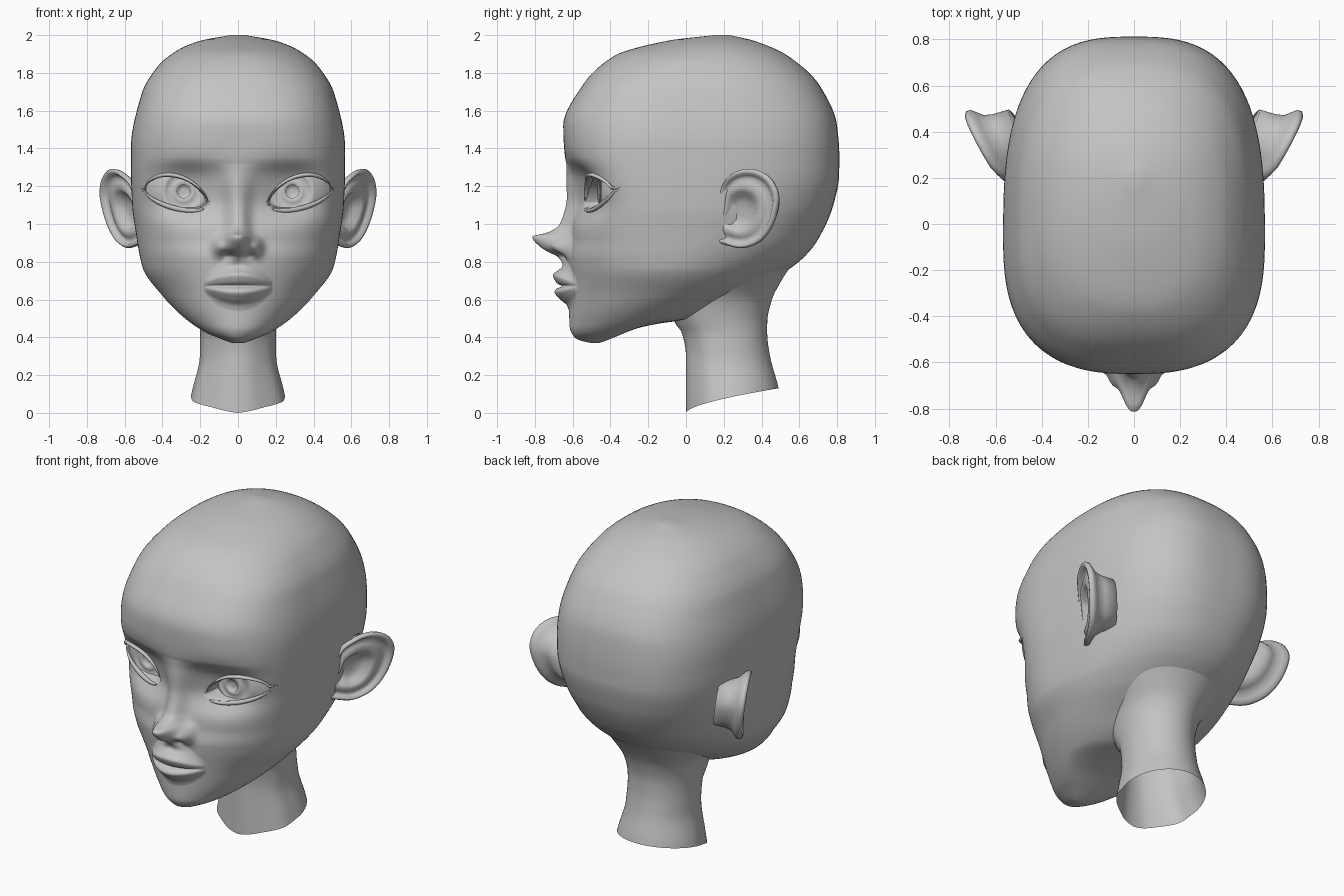
import bpy, bmesh, math
from mathutils import Vector

if "Cube" in bpy.data.objects:
    bpy.data.objects.remove(bpy.data.objects["Cube"])

skin = bpy.data.materials.new("matte_grey")
skin.diffuse_color = (0.55, 0.55, 0.55, 1)
skin.use_nodes = True
skin.node_tree.nodes["Principled BSDF"].inputs["Base Color"].default_value = skin.diffuse_color


def interp(tab, t, k=1):
    """Smooth monotone interpolation of column k in a table sorted by column 0."""
    if t <= tab[0][0]:
        return tab[0][k]
    if t >= tab[-1][0]:
        return tab[-1][k]
    i = max(j for j in range(len(tab) - 1) if tab[j][0] <= t)

    def slope(j):
        j = min(max(j, 0), len(tab) - 2)
        return (tab[j + 1][k] - tab[j][k]) / (tab[j + 1][0] - tab[j][0])

    def tangent(j):
        a, b = slope(j - 1), slope(j)
        return 0 if a * b <= 0 else 2 * a * b / (a + b)
    h = tab[i + 1][0] - tab[i][0]
    s = (t - tab[i][0]) / h
    return (tab[i][k] * (1 + 2 * s) * (1 - s) ** 2 + tab[i + 1][k] * s * s * (3 - 2 * s)
            + h * (tangent(i) * s * (1 - s) ** 2 + tangent(i + 1) * s * s * (s - 1)))


def loft(name, rings, cap_start=True, cap_end=True, mirror=False):
    """Skin a list of closed rings of points into one smooth object."""
    bm = bmesh.new()
    rows = [[bm.verts.new(p) for p in r] for r in rings]
    n = len(rows[0])
    for a, b in zip(rows, rows[1:]):
        for i in range(n):
            j = (i + 1) % n
            bm.faces.new((a[i], a[j], b[j], b[i]))
    if cap_start:
        bm.faces.new(rows[0])
    if cap_end:
        bm.faces.new(rows[-1])
    bmesh.ops.recalc_face_normals(bm, faces=bm.faces)
    for f in bm.faces:
        f.smooth = True
    me = bpy.data.meshes.new(name)
    bm.to_mesh(me)
    bm.free()
    me.materials.append(skin)
    ob = bpy.data.objects.new(name, me)
    bpy.context.collection.objects.link(ob)
    if mirror:
        ob.modifiers.new("mirror", 'MIRROR').use_mirror_merge = False
    return ob


# Head sections: z, front y, back y
DEPTH = [(.37, -.50, -.46), (.38, -.55, -.43), (.40, -.59, -.38), (.45, -.615, -.25),
         (.475, -.617, -.13), (.5, -.618, .05), (.6, -.62, .25), (.7, -.623, .45),
         (.82, -.63, .62), (.92, -.61, .70), (1.1, -.602, .78), (1.25, -.625, .81),
         (1.35, -.642, .812), (1.52, -.65, .80), (1.73, -.55, .71), (1.89, -.38, .54),
         (1.97, -.1, .36), (2.0, .15, .23)]
# Half widths
WIDTH = [(.37, .03), (.38, .06), (.40, .11), (.42, .16), (.5, .28), (.62, .40), (.77, .505),
         (.95, .54), (1.1, .56), (1.3, .567), (1.4, .567), (1.69, .51), (1.84, .42),
         (1.92, .32), (1.97, .2), (2.0, .04)]
# z, y of the widest point, front squareness, back squareness
SHAPE = [(.37, -.48, 2, 2), (.5, -.28, 1.9, 2), (.7, -.12, 1.95, 2), (.95, -.08, 2.25, 2.4),
         (1.3, -.06, 2.7, 2.85), (1.7, -.01, 2.65, 2.65), (1.9, .08, 2.3, 2.3),
         (2.0, .19, 2, 2)]
# Nose: z, projection, half width
NOSE = [(.775, 0, .05), (.80, .022, .05), (.83, .055, .058), (.85, .10, .06), (.88, .155, .062),
        (.92, .2, .06), (.935, .205, .055), (.95, .14, .052), (.97, .095, .05),
        (1.0, .065, .048), (1.1, .045, .05), (1.2, .03, .058), (1.32, 0, .07)]
LIPS = [(.54, 0), (.57, .012), (.60, .045), (.64, .075), (.66, .06), (.671, .032), (.682, .055),
        (.70, .07), (.73, .08), (.76, .045), (.79, .02), (.83, 0)]


def bump(x, z, cx, cz, sx, sz):
    return math.exp(-.5 * ((x - cx) / sx) ** 2 - .5 * ((z - cz) / sz) ** 2)


def lid_edges(x):
    """Lower and upper edge heights of the almond eye opening."""
    u = (x - .325) / .168
    h = max(0, 1 - u * u) ** .6
    zc = 1.145 + .038 * u
    return zc - .056 * h, zc + .106 * h


def features(x, z, cut=True):
    """Forward displacement of the face."""
    x = abs(x)
    d = 0
    if .77 < z < 1.33 and x < .3:
        d += interp(NOSE, z, 1) * math.exp(-.6 * (x / interp(NOSE, z, 2)) ** 2.6)
        d += .06 * bump(x, z, .098, .88, .024, .033) - .02 * bump(x, z, .055, .835, .02, .013)
    if x < .18 and .5 < z < .85:
        f = 1 - (x / .18) ** 2
        d += interp(LIPS, .67 + (z - .67) / (.25 + .75 * f)) * f ** .8
        d -= .01 * bump(x, z, 0, .79, .018, .02)
    if .85 < z < 1.6:
        soft = .155 if z > 1.17 else .14
        d -= .085 * bump(x, z, .27, 1.17, .14, 9) * math.exp(-abs((z - 1.17) / soft) ** 3.2)
        d += .005 * bump(x, z, .26, 1.33, .12, .03)
        lo, hi = lid_edges(x)
        if cut and lo < z < hi:
            e = min(z - lo, hi - z) / .016
            s = min(1, e)
            d -= .11 * s * s * (3 - 2 * s)
    return d


def face_y(x, z):
    yc, n = interp(SHAPE, z, 1), interp(SHAPE, z, 2)
    k = max(0, 1 - (abs(x) / interp(WIDTH, z)) ** n) ** (1 / n)
    return yc - (yc - interp(DEPTH, z, 1)) * k - features(x, z, False)


# Head: stacked sections, finer at the face
FRONT, BACK = 200, 70
angles = [-math.pi / 2 + math.pi * i / FRONT for i in range(FRONT)]
angles += [math.pi / 2 + math.pi * i / BACK for i in range(BACK)]
heights = [.37 + .03 * (i / 8) ** 2 for i in range(8)]
heights += [.40 + .0068 * i for i in range(140)]
heights += [2 - .648 * (1 - i / 36) ** 2 for i in range(37)]
rings = []
for z in heights:
    yf, yb, w = interp(DEPTH, z, 1), interp(DEPTH, z, 2), interp(WIDTH, z)
    yc, nf, nb = (interp(SHAPE, z, k) for k in (1, 2, 3))
    ring = []
    for a in angles:
        s, c = math.sin(a), math.cos(a)
        d, n = (yc - yf, nf) if c > 0 else (yb - yc, nb)
        r = (abs(s / w) ** n + abs(c / d) ** n) ** (-1 / n)
        x, y = r * s, yc - r * c
        if c > 0:
            y -= features(x, z) * min(1, c * 4)
        ring.append((x, y, z))
    rings.append(ring)
loft("head", rings)

# Neck: open tube with a slanted lower edge, flaring into the skull
NECK = [(0, 0, .51, .27), (.13, 0, .49, .24), (.3, 0, .445, .202), (.42, -.02, .43, .2),
        (.48, -.06, .43, .208), (.6, -.1, .455, .24), (.7, -.1, .505, .31), (.8, -.1, .57, .38)]
rings = []
for i in range(25):
    t = i / 24
    ring = []
    for j in range(64):
        a = 2 * math.pi * j / 64
        low = .13 * ((1 - math.cos(a)) / 2) ** .6
        z = low + (.8 - low) * t
        yf, yb, w = (interp(NECK, z, k) for k in (1, 2, 3))
        flute = 1 - .08 * (1 - t) * math.cos(a * 6 + math.pi) * max(0, math.cos(a))
        ring.append((w * math.sin(a) * flute,
                     (yf + yb) / 2 - (yb - yf) / 2 * math.cos(a), z))
    rings.append(ring)
loft("neck", rings, False, False)

# Eyeballs: front cap of a sphere with stepped iris and pupil
R = .25
rings = []
for r, sink in ((.008, .012), (.034, .012), (.035, 0), (.06, .002), (.094, .004), (.095, 0),
                (.12, 0), (.14, 0), (.16, 0), (.18, 0), (.2, 0)):
    y = -.222 - math.sqrt(R * R - r * r) + sink
    rings.append([(.288 + r * math.cos(a), y, 1.172 + r * math.sin(a))
                  for a in (2 * math.pi * k / 48 for k in range(48))])
loft("eyeball", rings, True, False, True)


# Eyelids: flattened tubes along the opening
def lid(name, x0, x1, edge, thick, tall, dz):
    rings = []
    for i in range(33):
        t = i / 32
        x = x0 + (x1 - x0) * t
        z = lid_edges(x)[edge] + dz
        y = face_y(x, z)
        f = .15 + .85 * math.sin(math.pi * t) ** .5
        rings.append([(x, y + thick * f * math.cos(a), z + tall * f * math.sin(a))
                      for a in (2 * math.pi * k / 12 for k in range(12))])
    loft(name, rings, mirror=True)


lid("upper_eyelid", .16, .515, 1, .024, .012, .004)
lid("lower_eyelid", .18, .51, 0, .016, .014, -.008)

# Ears: outline (y, z) shrunk to the hollow in front and to the root behind
OUTLINE = [(.17, 1.10), (.20, 1.22), (.27, 1.28), (.36, 1.29), (.44, 1.25), (.485, 1.17),
           (.483, 1.08), (.45, .98), (.39, .905), (.30, .872), (.21, .89), (.15, .92), (.15, 1.0)]
edge = []
N = len(OUTLINE)
for i in range(N):
    p0, p1, p2, p3 = (Vector(OUTLINE[(i + k) % N]) for k in (-1, 0, 1, 2))
    for t in (0, .25, .5, .75):
        edge.append(.5 * (2 * p1 + (p2 - p0) * t + (2 * p0 - 5 * p1 + 4 * p2 - p3) * t * t
                          + (3 * p1 - p0 - 3 * p2 + p3) * t ** 3))
out = Vector((.87, -.49, 0))
hollow, root = Vector((.26, 1.06)), Vector((.29, 1.09))
rings = []
for centre, scale, lift in (
        (hollow, .05, -.05), (hollow, .22, -.05), (hollow, .38, -.035), (hollow, .48, -.006),
        (hollow, .58, .003), (hollow, .70, -.006), (hollow, .79, -.016), (hollow, .85, -.006),
        (hollow, .90, .010), (hollow, .96, .012), (hollow, 1.0, 0), (hollow, .985, -.018),
        (root, .89, -.035), (root, .78, -.055), (root, .71, -.09), (root, .64, -.16)):
    ring = []
    for p in edge:
        q = centre + (p - centre) * scale
        base = Vector((.555 + (q.x - .17) * .55 + (q.y - 1.17) * .14, q.x, q.y))
        base.x -= .3 * max(0, .25 - q.x)
        ring.append(base + out * lift)
    rings.append(ring)
loft("ear", rings, mirror=True)
